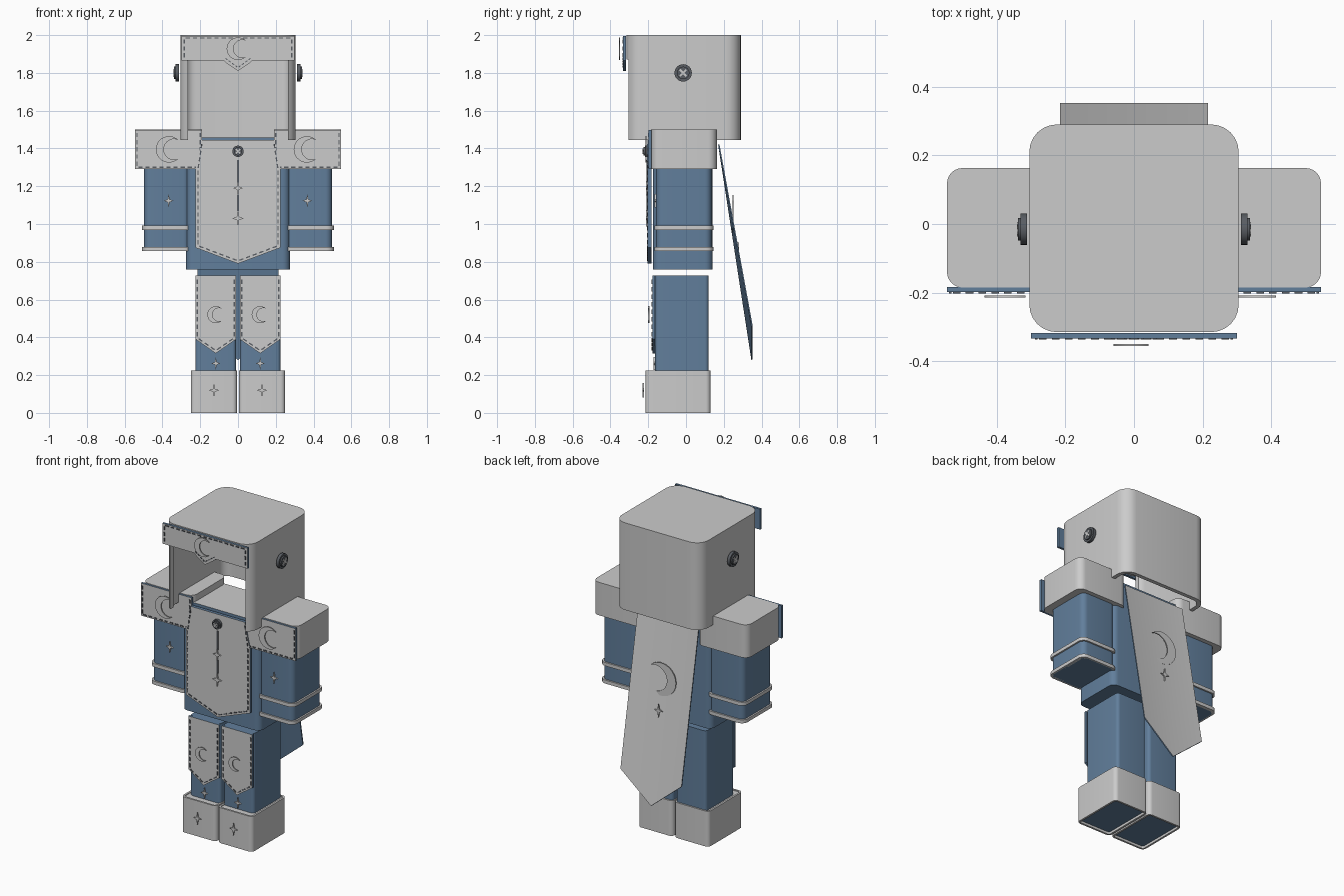
import bpy, bmesh, math
from mathutils import Vector

if "Cube" in bpy.data.objects:
    bpy.data.objects.remove(bpy.data.objects["Cube"])


def material(name, rgb):
    m = bpy.data.materials.new(name)
    m.diffuse_color = (*rgb, 1)
    m.use_nodes = True
    m.node_tree.nodes["Principled BSDF"].inputs["Base Color"].default_value = m.diffuse_color
    return m


GREY = material("light_grey", (0.60, 0.60, 0.60))
BLUE = material("slate_blue", (0.12, 0.21, 0.33))
DARK = material("dark_grey", (0.10, 0.11, 0.125))


def finish(name, bm, mats, rule=None):
    bmesh.ops.recalc_face_normals(bm, faces=bm.faces)
    bm.normal_update()
    if rule:
        for f in bm.faces:
            f.material_index = rule(f)
    me = bpy.data.meshes.new(name)
    bm.to_mesh(me)
    bm.free()
    for m in mats:
        me.materials.append(m)
    ob = bpy.data.objects.new(name, me)
    bpy.context.collection.objects.link(ob)
    bpy.ops.object.select_all(action='DESELECT')
    ob.select_set(True)
    bpy.context.view_layer.objects.active = ob
    bpy.ops.object.shade_smooth_by_angle(angle=math.radians(35))
    return ob


def place(axis, u, v, w):
    return {'z': (u, v, w), 'y': (u, w, v), 'x': (w, u, v)}[axis]


def add_prism(bm, pts, axis, a, b):
    n = len(pts)
    lo = [bm.verts.new(place(axis, u, v, a)) for u, v in pts]
    hi = [bm.verts.new(place(axis, u, v, b)) for u, v in pts]
    bm.faces.new(lo)
    bm.faces.new(hi[::-1])
    for i in range(n):
        j = (i + 1) % n
        bm.faces.new((lo[i], hi[i], hi[j], lo[j]))


def prism(name, pts, axis, a, b, mats, rule=None):
    bm = bmesh.new()
    add_prism(bm, pts, axis, a, b)
    return finish(name, bm, mats, rule)


def round_rect(x0, x1, y0, y1, r, n=6):
    pts = []
    for cx, cy, start in ((x1 - r, y0 + r, -90), (x1 - r, y1 - r, 0),
                          (x0 + r, y1 - r, 90), (x0 + r, y0 + r, 180)):
        for i in range(n + 1):
            t = math.radians(start + 90 * i / n)
            pts.append((cx + r * math.cos(t), cy + r * math.sin(t)))
    return pts


def tube(name, x0, x1, y0, y1, r, wall, z0, z1, mat):
    """Rounded rectangular sleeve, open at both ends."""
    bm = bmesh.new()
    outer = round_rect(x0, x1, y0, y1, r)
    inner = round_rect(x0 + wall, x1 - wall, y0 + wall, y1 - wall, max(r - wall, 0.005))
    loops = [[bm.verts.new((x, y, z)) for x, y in p]
             for p, z in ((outer, z0), (outer, z1), (inner, z1), (inner, z0))]
    n = len(outer)
    for k in range(4):
        p, q = loops[k], loops[(k + 1) % 4]
        for i in range(n):
            j = (i + 1) % n
            bm.faces.new((p[i], p[j], q[j], q[i]))
    return finish(name, bm, [mat])


def circle(u, v, r, n=24):
    return [(u + r * math.cos(2 * math.pi * i / n), v + r * math.sin(2 * math.pi * i / n))
            for i in range(n)]


def crescent(name, x, z, r, y):
    d, k = 0.38, 0.78
    cx = (1 - k * k + d * d) / (2 * d)
    a = math.acos(cx)
    b = math.atan2(math.sin(a), cx - d)
    n = 20
    out = [a + (2 * math.pi - 2 * a) * i / n for i in range(n + 1)]
    inn = [2 * math.pi - b - (2 * math.pi - 2 * b) * i / n for i in range(1, n)]
    pts = [(x + r * math.cos(t), z + r * math.sin(t)) for t in out]
    pts += [(x + r * (d + k * math.cos(t)), z + k * r * math.sin(t)) for t in inn]
    prism(name, pts, 'y', y, y + 0.006, [GREY])


def star(name, x, z, r, y):
    pts = []
    for i in range(8):
        t = i * math.pi / 4
        q = (0.3 if i % 2 else 1) * r
        pts.append((x + 0.7 * q * math.cos(t), z + q * math.sin(t)))
    prism(name, pts, 'y', y, y + 0.008, [GREY])


def stitches(name, path, y, width=0.007, step=0.038):
    """Dashed seam along a polyline in a plane facing the front."""
    bm = bmesh.new()
    for p, q in zip(path, path[1:]):
        p, q = Vector(p), Vector(q)
        n = max(1, round((q - p).length / step))
        d = (q - p) / n
        s = Vector((-d.y, d.x)).normalized() * width / 2
        for i in range(n):
            a, b = p + d * (i + 0.2), p + d * (i + 0.8)
            add_prism(bm, [a - s, b - s, b + s, a + s], 'y', y - 0.004, y + 0.002)
    finish(name, bm, [DARK])


def plate(name, pts, y, t=0.015):
    """Grey facing with a blue backing."""
    prism(name, pts, 'y', y, y + t, [GREY, BLUE], lambda f: 0 if f.normal.y < -0.5 else 1)


def button(name, axis, u, v, r, w, sgn):
    prism(name + "_rim", circle(u, v, r), axis, w, w + sgn * 0.018, [DARK])
    prism(name + "_cap", circle(u, v, r * 0.72), axis, w + sgn * 0.016, w + sgn * 0.026, [DARK])
    bm = bmesh.new()
    for e in (1, -1):
        d, s = Vector((1, e)) * r * 0.38, Vector((-e, 1)) * r * 0.08
        c = Vector((u, v))
        add_prism(bm, [c - d - s, c + d - s, c + d + s, c - d + s], axis,
                  w + sgn * 0.025, w + sgn * 0.029)
    finish(name + "_cross", bm, [GREY])


# Hollow helmet: wrap-around wall with an open face, lintel and lid
keep = lambda pts: [p for p in pts if not (p[1] < 0 and abs(p[0]) < 0.26)]
outer = round_rect(-0.305, 0.305, -0.315, 0.29, 0.08)
inner = round_rect(-0.28, 0.28, -0.29, 0.265, 0.055)
prism("helmet_wall", keep(outer) + keep(inner)[::-1], 'z', 1.445, 1.98, [GREY])
prism("helmet_lid", outer, 'z', 1.975, 2.0, [GREY])
tube("helmet_upper_band", -0.305, 0.305, -0.315, 0.29, 0.08, 0.025, 1.87, 1.98, GREY)

# Brow plate with pointed centre
plate("brow_plate", [(-0.3, 1.995), (-0.3, 1.865), (-0.075, 1.865), (-0.06, 1.85), (0, 1.81),
                     (0.06, 1.85), (0.075, 1.865), (0.3, 1.865), (0.3, 1.995)], -0.333)
stitches("brow_stitching", [(-0.285, 1.875), (-0.285, 1.985), (0.285, 1.985), (0.285, 1.875)], -0.333)
stitches("brow_point_stitching", [(-0.07, 1.88), (0, 1.828), (0.07, 1.88)], -0.333, 0.005, 0.02)
crescent("brow_crescent", 0, 1.928, 0.06, -0.355)

# Torso with pale top
prism("torso", round_rect(-0.275, 0.275, -0.175, 0.14, 0.04), 'z', 0.76, 1.458, [BLUE, GREY],
      lambda f: 1 if f.normal.z > 0.5 else 0)

# Front apron and its ornaments
plate("apron", [(-0.19, 1.445), (-0.225, 1.29), (-0.225, 0.875), (0, 0.79),
                (0.225, 0.875), (0.225, 1.29), (0.19, 1.445)], -0.203, 0.02)
stitches("apron_stitching", [(-0.19, 1.43), (-0.212, 1.29), (-0.212, 0.885), (0, 0.805),
                             (0.212, 0.885), (0.212, 1.29), (0.19, 1.43)], -0.203)
button("apron_button", 'y', 0, 1.385, 0.03, -0.2, -1)
for i, (z0, z1) in enumerate(((1.22, 1.34), (1.07, 1.155))):
    prism(f"apron_line_{i}", [(-0.004, z0), (0.004, z0), (0.004, z1), (-0.004, z1)],
          'y', -0.209, -0.202, [DARK])
star("apron_star_upper", 0, 1.19, 0.038, -0.213)
star("apron_star_lower", 0, 1.03, 0.043, -0.213)

for s, side in ((-1, "left"), (1, "right")):
    span = lambda a, b: (min(s * a, s * b), max(s * a, s * b))

    # Helmet side button
    button(f"{side}_helmet_button", 'x', -0.015, 1.8, 0.046, s * 0.312, s)

    # Arm with two cuff bands
    x0, x1 = span(0.255, 0.498)
    prism(f"{side}_arm", round_rect(x0, x1, -0.158, 0.135, 0.035), 'z', 0.857, 1.3, [BLUE])
    for i, z in enumerate((0.868, 0.98)):
        tube(f"{side}_cuff_band_{i}", x0 - 0.01, x1 + 0.01, -0.168, 0.145, 0.04, 0.02,
             z - 0.011, z + 0.011, GREY)
    star(f"{side}_arm_star", s * 0.367, 1.123, 0.036, -0.166)

    # Shoulder guard
    x0, x1 = span(0.19, 0.545)
    prism(f"{side}_shoulder", round_rect(x0, x1, -0.185, 0.163, 0.045), 'z', 1.29, 1.5, [GREY])
    plate(f"{side}_shoulder_plate", [(x0, 1.29), (x1, 1.29), (x1, 1.497), (x0, 1.497)], -0.198)
    stitches(f"{side}_shoulder_stitching", [(x0 + .01, 1.49), (x0 + .01, 1.3), (x1 - .01, 1.3),
                                            (x1 - .01, 1.49)], -0.198)
    crescent(f"{side}_shoulder_crescent", s * 0.365, 1.395, 0.07, -0.214)

    # Leg and thigh guard
    x0, x1 = span(0.01, 0.225)
    xm = (x0 + x1) / 2
    prism(f"{side}_leg", round_rect(x0, x1, -0.163, 0.12, 0.02), 'z', 0.03, 0.728, [BLUE])
    plate(f"{side}_thigh_guard", [(x0, 0.728), (x0, 0.39), (xm, 0.315), (x1, 0.39), (x1, 0.728)], -0.178)
    stitches(f"{side}_thigh_stitching", [(x0 + .01, 0.715), (x0 + .01, 0.397), (xm, 0.33),
                                         (x1 - .01, 0.397), (x1 - .01, 0.715)], -0.178)
    crescent(f"{side}_thigh_crescent", xm, 0.52, 0.045, -0.2)
    star(f"{side}_shin_star", xm, 0.262, 0.034, -0.173)

    # Boot: sleeve, top and recessed sole
    x0, x1 = span(0.005, 0.25)
    tube(f"{side}_boot", x0, x1, -0.215, 0.13, 0.025, 0.012, 0, 0.225, GREY)
    prism(f"{side}_boot_top", round_rect(x0 + .01, x1 - .01, -0.205, 0.12, 0.02),
          'z', 0.2, 0.22, [GREY])
    prism(f"{side}_boot_sole", round_rect(x0 + .01, x1 - .01, -0.205, 0.12, 0.02),
          'z', 0.015, 0.05, [BLUE])
    star(f"{side}_boot_star", s * 0.127, 0.12, 0.038, -0.23)

# Hanging cape: creased along the middle, pale outside, blue lining
bm = bmesh.new()
shape = [(-0.215, 0.17, 1.42), (0, 0.17, 1.42), (0.215, 0.17, 1.42),
         (0.215, 0.346, 0.46), (0, 0.346, 0.28), (-0.215, 0.346, 0.46)]
front = [bm.verts.new(p) for p in shape]
back = [bm.verts.new((x, y + 0.007, z + 0.002)) for x, y, z in shape]
for ring in (front, back):
    bm.faces.new((ring[0], ring[1], ring[4], ring[5]))
    bm.faces.new((ring[1], ring[2], ring[3], ring[4]))
for i in range(6):
    j = (i + 1) % 6
    bm.faces.new((front[i], front[j], back[j], back[i]))
finish("cape", bm, [BLUE, GREY], lambda f: 1 if f.normal.y > 0.5 else 0)
crescent("cape_crescent", 0, 1.05, 0.105, 0.246)
star("cape_star", 0, 0.86, 0.042, 0.272)
